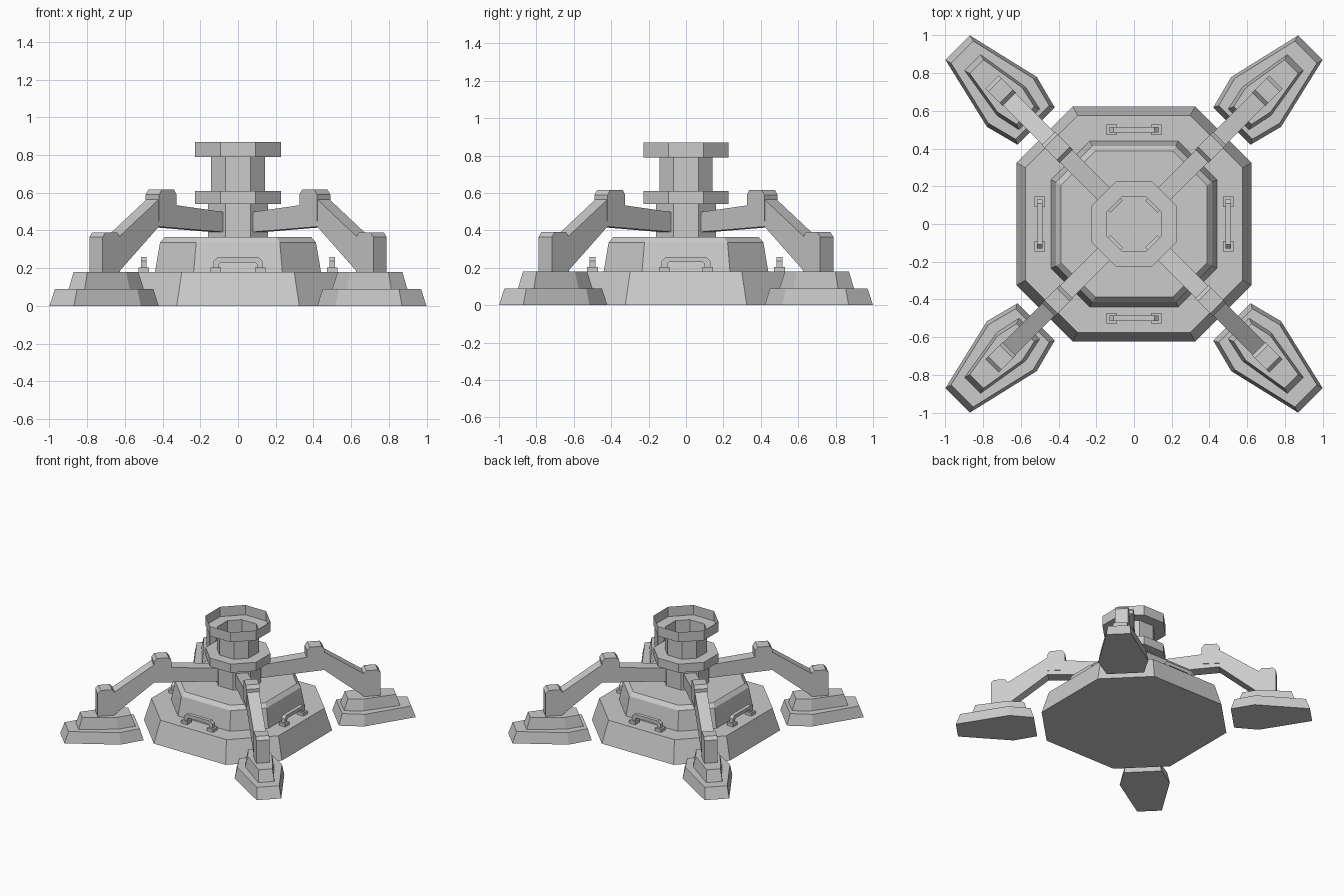
import bpy, bmesh, math
from mathutils import Matrix

if "Cube" in bpy.data.objects:
    bpy.data.objects.remove(bpy.data.objects["Cube"])

grey = bpy.data.materials.new("plain grey")
grey.diffuse_color = (0.6, 0.6, 0.6, 1)
grey.use_nodes = True
grey.node_tree.nodes["Principled BSDF"].inputs["Base Color"].default_value = grey.diffuse_color


def finish(name, bm, angle=0):
    bmesh.ops.rotate(bm, verts=bm.verts, cent=(0, 0, 0),
                     matrix=Matrix.Rotation(math.radians(angle), 3, 'Z'))
    me = bpy.data.meshes.new(name)
    bm.to_mesh(me)
    bm.free()
    me.materials.append(grey)
    ob = bpy.data.objects.new(name, me)
    bpy.context.collection.objects.link(ob)
    return ob


def stack(name, loops, angle=0, cap_bottom=True, cap_top=True):
    """Bridge counter-clockwise outlines, each given as (points, z)."""
    bm = bmesh.new()
    rings = [[bm.verts.new((x, y, z)) for x, y in pts] for pts, z in loops]
    for lo, hi in zip(rings, rings[1:]):
        n = len(lo)
        for i in range(n):
            j = (i + 1) % n
            bm.faces.new((lo[i], lo[j], hi[j], hi[i]))
    if cap_bottom:
        bm.faces.new(rings[0][::-1])
    if cap_top:
        bm.faces.new(rings[-1])
    return finish(name, bm, angle)


def slab(name, profile, width, angle, y=0):
    """Extrude an (x, z) profile sideways, centred on y."""
    bm = bmesh.new()
    f = bm.faces.new([bm.verts.new((x, y - width / 2, z)) for x, z in profile])
    ext = bmesh.ops.extrude_face_region(bm, geom=[f])["geom"]
    bmesh.ops.translate(bm, vec=(0, width, 0),
                        verts=[v for v in ext if isinstance(v, bmesh.types.BMVert)])
    bmesh.ops.recalc_face_normals(bm, faces=bm.faces)
    return finish(name, bm, angle)


def octagon(a, b):
    return [(a, -b), (a, b), (b, a), (-b, a), (-a, b), (-a, -b), (-b, -a), (b, -a)]


def scaled(pts, k, cx=1.0):
    return [(cx + (x - cx) * k, y * k) for x, y in pts]


# Main body tiers
stack("base_tier", [(octagon(.624, .325), 0), (octagon(.575, .298), .18)])
stack("upper_tier", [(octagon(.44, .235), .18), (octagon(.414, .222), .335),
                     (octagon(.388, .205), .365)])

# Flanged hollow post, open at the top
disc, neck, tube = octagon(.228, .094), octagon(.16, .066), octagon(.143, .066)
stack("centre_post", [(neck, .36), (neck, .54), (disc, .54), (disc, .61),
                      (tube, .61), (tube, .79), (disc, .79), (disc, .87)],
      cap_top=False)

foot_low = [(.735, -.14), (.916, -.187), (1.322, -.092),
            (1.322, .092), (.916, .187), (.735, .14)]
foot_high = [(.785, -.078), (.92, -.107), (1.21, -.06),
             (1.21, .06), (.92, .107), (.785, .078)]
arm = [(.13, .39), (.64, .42), (.94, .18), (.94, .365), (.64, .565), (.52, .535), (.13, .495)]
knee = [(.51, .45), (.642, .45), (.642, .59), (.622, .617), (.53, .617), (.51, .59)]
ankle = [(.935, .17), (1.065, .17), (1.065, .365), (1.043, .39), (.957, .39), (.935, .365)]

grip = [(-.13, .195), (-.13, .237), (-.108, .258), (.108, .258), (.13, .237), (.13, .195),
        (.1, .195), (.1, .22), (.09, .23), (-.09, .23), (-.1, .22), (-.1, .195)]

for k in range(4):
    # Diagonal legs
    turn = 45 + 90 * k
    stack(f"foot_lower_{k}", [(foot_low, 0), (scaled(foot_low, .9), .09)], turn)
    stack(f"foot_upper_{k}", [(foot_high, .09), (scaled(foot_high, .86), .18)], turn)
    slab(f"leg_arm_{k}", arm, .092, turn)
    slab(f"leg_knee_{k}", knee, .1, turn)
    slab(f"leg_ankle_{k}", ankle, .1, turn)
    # Grab handles on the base
    slab(f"handle_{k}", grip, .03, 90 * k, -.5)
    for s in (-1, 1):
        c = s * .117
        slab(f"handle_pad_{k}_{s}", [(c - .028, .17), (c + .028, .17),
                                     (c + .028, .204), (c - .028, .204)], .058, 90 * k, -.5)
